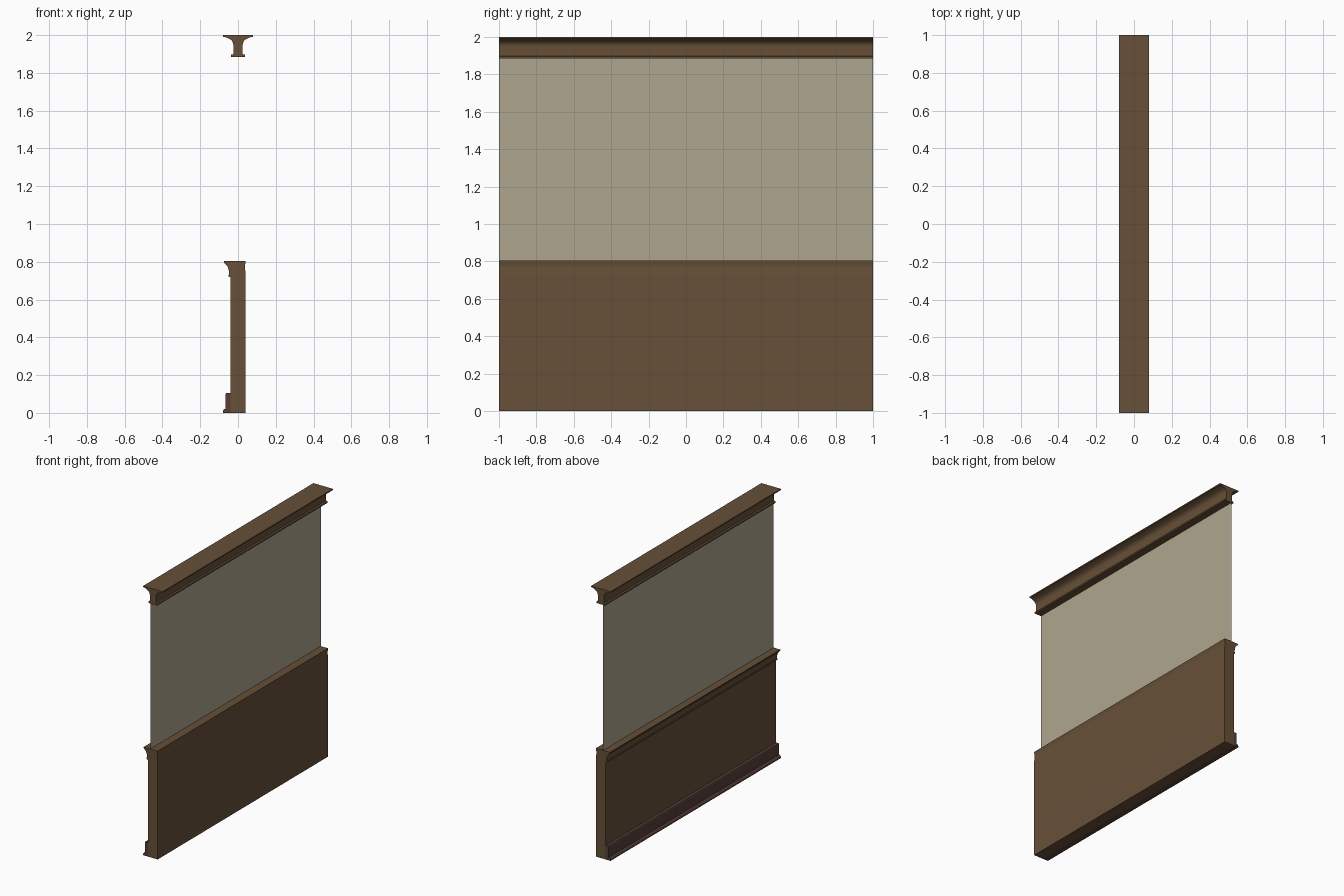
import bpy, bmesh, math

if "Cube" in bpy.data.objects:
    bpy.data.objects.remove(bpy.data.objects["Cube"])


def material(name, rgb):
    m = bpy.data.materials.new(name)
    m.diffuse_color = (*rgb, 1)
    m.use_nodes = True
    m.node_tree.nodes["Principled BSDF"].inputs["Base Color"].default_value = m.diffuse_color
    return m


wood = material("wood", (0.135, 0.080, 0.040))
dark_wood = material("dark_wood", (0.095, 0.048, 0.040))
plaster = material("pane", (0.43, 0.38, 0.27))


def arc(cx, cz, rx, rz, a0, a1, n=6):
    """Points along an elliptical arc, angles in degrees."""
    pts = []
    for i in range(n + 1):
        a = math.radians(a0 + (a1 - a0) * i / n)
        pts.append((cx + rx * math.cos(a), cz + rz * math.sin(a)))
    return pts


def finish(name, bm, mat):
    me = bpy.data.meshes.new(name)
    bm.to_mesh(me)
    bm.free()
    me.materials.append(mat)
    ob = bpy.data.objects.new(name, me)
    bpy.context.collection.objects.link(ob)
    return ob


def extrude_profile(name, pts, mat):
    """Sweep a closed x-z profile along the full length in y."""
    bm = bmesh.new()
    face = bm.faces.new([bm.verts.new((x, -1, z)) for x, z in pts])
    ext = bmesh.ops.extrude_face_region(bm, geom=[face], use_keep_orig=True)
    for v in ext["geom"]:
        if isinstance(v, bmesh.types.BMVert):
            v.co.y = 1
    bmesh.ops.recalc_face_normals(bm, faces=bm.faces)
    ob = finish(name, bm, mat)
    bpy.ops.object.select_all(action="DESELECT")
    ob.select_set(True)
    bpy.context.view_layer.objects.active = ob
    bpy.ops.object.shade_smooth_by_angle(angle=math.radians(30))
    return ob


# lower wall panel: moulded ledge on -x, shallow hollow on +x
ledge = arc(-0.075, 0.74, 0.027, 0.05, 0, 70)
hollow = [(0.04, 0.73), (0.039, 0.75), (0.036, 0.765), (0.036, 0.775),
          (0.038, 0.788), (0.04, 0.795), (0.04, 0.805)]
extrude_profile("lower_wall", [(-0.04, 0), (0.04, 0)] + hollow
                + [(-0.075, 0.805), (-0.075, 0.797)] + ledge[::-1]
                + [(-0.046, 0.733), (-0.051, 0.731), (-0.051, 0.722),
                   (-0.04, 0.718)], wood)

# skirting board with rounded shoe
extrude_profile("skirting_board", [(-0.04, 0), (-0.04, 0.105), (-0.062, 0.105),
                (-0.065, 0.10), (-0.065, 0.022)]
                + arc(-0.065, 0.007, 0.015, 0.015, 90, 180, 4)
                + [(-0.08, 0)], dark_wood)

# cornice rail: symmetric half profile, mirrored
half = [(0.036, 1.885), (0.036, 1.896), (0.025, 1.899), (0.025, 1.948)]
half += arc(0.062, 1.948, 0.037, 0.036, 180, 105)[1:]
half += [(0.062, 1.988), (0.08, 1.991), (0.08, 2.0)]
extrude_profile("top_cornice", half + [(-x, z) for x, z in half[::-1]], wood)

# thin upper pane
bm = bmesh.new()
bm.faces.new([bm.verts.new(p) for p in
              ((-0.02, -1, 0.80), (-0.02, 1, 0.80), (-0.02, 1, 1.89), (-0.02, -1, 1.89))])
finish("upper_pane", bm, plaster)
